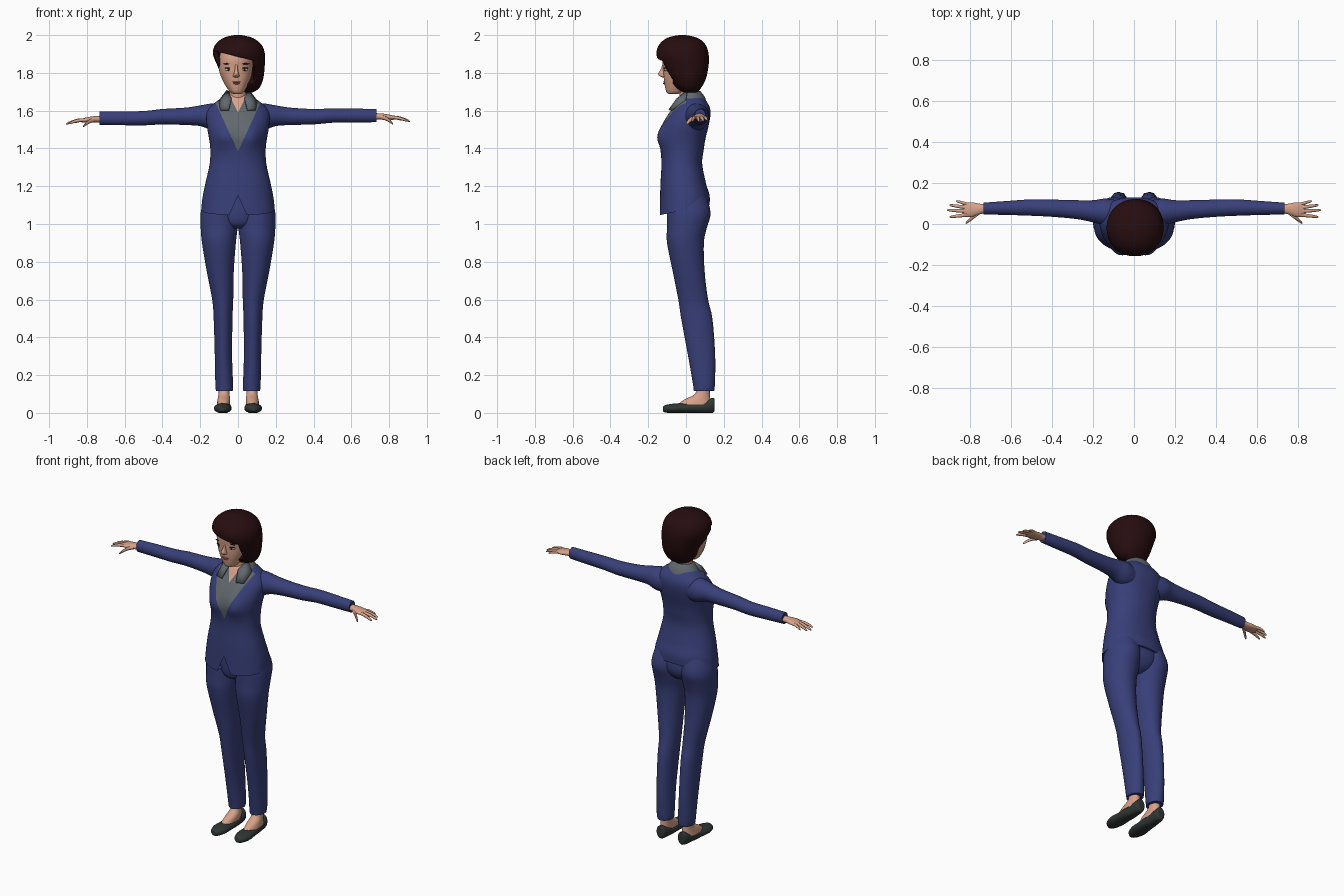
import bpy, bmesh, math
from mathutils import Vector

if "Cube" in bpy.data.objects:
    bpy.data.objects.remove(bpy.data.objects["Cube"], do_unlink=True)


def material(name, rgb):
    m = bpy.data.materials.new(name)
    m.use_nodes = True
    m.diffuse_color = (*rgb, 1)
    bsdf = m.node_tree.nodes["Principled BSDF"]
    bsdf.inputs["Base Color"].default_value = (*rgb, 1)
    bsdf.inputs["Roughness"].default_value = 0.8
    return m


NAVY = material("navy cloth", (0.04, 0.05, 0.19))
GREY = material("grey shirt", (0.12, 0.14, 0.155))
SKIN = material("skin", (0.68, 0.36, 0.25))
HAIR = material("dark brown hair", (0.02, 0.004, 0.005))
SHOE = material("charcoal shoe", (0.03, 0.038, 0.036))
LIPS = material("lips", (0.42, 0.15, 0.12))
WHITE = material("eye white", (0.6, 0.58, 0.55))
DARK = material("eye dark", (0.02, 0.012, 0.01))


def spline(rows, steps):
    """Smooth interpolation of every ring parameter."""
    out = []
    for i in range(len(rows) - 1):
        quad = [rows[max(i - 1, 0)], rows[i], rows[i + 1], rows[min(i + 2, len(rows) - 1)]]
        for k in range(steps):
            t = k / steps
            out.append([b + 0.5 * t * (c - a + t * (2*a - 5*b + 4*c - d + t * (3*(b - c) + d - a)))
                        for a, b, c, d in zip(*quad)])
    return out + [list(rows[-1])]


def loft(rows, axis="z", n=32, steps=4, power=1.0):
    """Closed bmesh through oval rings: position on axis, two centres, two radii."""
    bm = bmesh.new()
    rings = []
    for t, ca, cb, ra, rb in spline(rows, steps):
        ring = []
        for k in range(n):
            ang = 2 * math.pi * (k + 0.5) / n
            c, s = math.cos(ang), math.sin(ang)
            a = ca + ra * math.copysign(abs(c) ** power, c)
            b = cb + rb * math.copysign(abs(s) ** power, s)
            co = {"z": (a, b, t), "x": (t, a, b), "y": (a, t, max(b, 0))}[axis]
            ring.append(bm.verts.new(co))
        rings.append(ring)
    for lo, hi in zip(rings, rings[1:]):
        for k in range(n):
            j = (k + 1) % n
            bm.faces.new((lo[k], lo[j], hi[j], hi[k]))
    bm.faces.new(rings[0])
    bm.faces.new(rings[-1])
    bmesh.ops.recalc_face_normals(bm, faces=bm.faces)
    return bm


def finish(name, bm, *mats):
    me = bpy.data.meshes.new(name)
    bm.to_mesh(me)
    bm.free()
    for m in mats:
        me.materials.append(m)
    ob = bpy.data.objects.new(name, me)
    bpy.context.collection.objects.link(ob)
    return ob


def front_back(rows):
    """(z, centre x, half width, front y, back y) to oval rings."""
    return [(z, cx, (f + b) / 2, hx, (b - f) / 2) for z, cx, hx, f, b in rows]


def cut(bm, co, no):
    bmesh.ops.bisect_plane(bm, geom=bm.verts[:] + bm.edges[:] + bm.faces[:],
                           plane_co=co, plane_no=no, dist=1e-5)


def remove(bm, rule):
    doomed = [f for f in bm.faces if rule(f.calc_center_median())]
    bmesh.ops.delete(bm, geom=doomed, context="FACES")


def ball(name, loc, size, mat):
    bm = bmesh.new()
    bmesh.ops.create_uvsphere(bm, u_segments=16, v_segments=10, radius=1)
    for v in bm.verts:
        v.co = Vector(loc) + v.co * Vector(size)
    return finish(name, bm, mat)


# Jacket with shirt opening, neckline and hem notch
bm = loft(front_back([
    (1.075, 0, .195, -.14, .125), (1.14, 0, .188, -.138, .125), (1.22, 0, .172, -.135, .105),
    (1.32, 0, .15, -.13, .086), (1.40, 0, .147, -.135, .095), (1.46, 0, .155, -.14, .105),
    (1.52, 0, .165, -.128, .12), (1.58, 0, .168, -.095, .13), (1.62, 0, .148, -.065, .125),
    (1.655, 0, .105, -.045, .105), (1.685, 0, .06, -.02, .085)]), n=48, power=.9)
for v in bm.verts:
    x, y, z = v.co
    if y < 0:
        v.co.y -= .022 * math.exp(-((abs(x) - .075) / .045) ** 2 - ((z - 1.46) / .06) ** 2)
    v.co.z += max(0, 1.2 - z) * y * 1.6
openings = ((1.385, 2.15), (1.59, 2.0), (1.15, -2.2))
for base, slope in openings:
    for s in (-1, 1):
        cut(bm, (0, 0, base), (s * slope, 0, -1))
cut(bm, (0, 0, 0), (0, 1, 0))
remove(bm, lambda c: c.y < 0 and c.z < 1.15 - 2.2 * abs(c.x))
for f in bm.faces:
    c = f.calc_center_median()
    if c.y < 0:
        f.material_index = sum(c.z > b + k * abs(c.x) for b, k in openings[:2])
finish("jacket", bm, NAVY, GREY, SKIN)

# Hips filling the trousers between the legs
finish("trouser_hips", loft([
    (.975, 0, .0, .05, .05), (1.0, 0, .005, .1, .09), (1.06, 0, .012, .17, .108),
    (1.15, 0, .005, .165, .1)]), NAVY)

for side, s in (("left", 1), ("right", -1)):
    # Trouser leg
    legs = [(1.15, .09, .005, .088, .1), (1.06, .1, .015, .098, .116), (.98, .1, .005, .098, .106),
            (.9, .101, -.003, .09, .098), (.75, .094, .014, .072, .085), (.6, .081, .038, .056, .079),
            (.5, .079, .057, .05, .083), (.3, .077, .083, .046, .072), (.15, .073, .095, .047, .058),
            (.115, .072, .095, .044, .054)]
    finish(side + "_trouser_leg", loft([(z, s * x, *r) for z, x, *r in legs]), NAVY)

    # Foot and flat shoe
    foot = [(.14, .074, .092, .031, .034), (.1, .074, .087, .03, .04), (.07, .075, .06, .034, .07),
            (.045, .077, .045, .036, .09)]
    finish(side + "_foot", loft([(z, s * x, *r) for z, x, *r in foot], n=20), SKIN)
    shoe = [(.152, .073, .045, .012, .02), (.143, .073, .04, .029, .04), (.08, .075, .03, .037, .034),
            (0, .078, .026, .044, .028), (-.06, .081, .024, .047, .026), (-.105, .081, .022, .032, .021),
            (-.123, .08, .02, .012, .012)]
    finish(side + "_shoe", loft([(y, s * x, *r) for y, x, *r in shoe], "y", n=20), SHOE)

    # Sleeve
    wrist = 1.574 if s > 0 else 1.56
    sleeve = [(.08, .055, 1.565, .06, .07), (.14, .058, 1.568, .066, .07), (.2, .062, 1.573, .054, .055),
              (.28, .07, 1.57, .046, .046), (.4, .077, 1.568, .042, .041), (.5, .08, wrist, .04, .038),
              (.62, .078, wrist, .034, .037), (.733, .075, wrist, .029, .035)]
    finish(side + "_sleeve", loft([(s * x, *r) for x, *r in sleeve], "x"), NAVY)

    # Hand: palm, four fanned fingers, thumb
    h = wrist - .005
    palm = [(.7, .075, h, .02, .018), (.75, .073, h, .026, .017), (.79, .07, h - .003, .036, .015),
            (.825, .07, h - .007, .034, .01), (.835, .07, h - .008, .025, .005)]
    finish(side + "_palm", loft([(s * x, *r) for x, *r in palm], "x", n=20), SKIN)
    digits = (("little", .81, .097, .867, .112, .015, .008), ("ring", .815, .08, .898, .092, .02, .009),
              ("middle", .815, .062, .91, .068, .022, .009), ("index", .81, .045, .897, .034, .02, .009),
              ("thumb", .755, .055, .82, .004, .035, .011))
    for name, x0, y0, x1, y1, drop, r in digits:
        rows = []
        for t, k in ((0, 1), (.35, 1), (.7, .85), (.93, .6), (1, .2)):
            rows.append((s * (x0 + (x1 - x0) * t), y0 + (y1 - y0) * t, h - .004 - drop * t * t, r * k, r * k))
        finish(side + "_" + name + "_finger", loft(rows, "x", n=10, steps=2), SKIN)

    # Shirt collar wing
    bm = bmesh.new()
    pts = [(.058, .01, 1.712), (.102, -.005, 1.655), (.095, -.078, 1.605), (.05, -.093, 1.605),
           (.034, -.05, 1.665)]
    vs = [bm.verts.new((s * x, y, z)) for x, y, z in pts]
    mid = bm.verts.new((s * .075, -.052, 1.66))
    for a, b in zip(vs, vs[1:] + vs[:1]):
        bm.faces.new((a, b, mid))
    bmesh.ops.recalc_face_normals(bm, faces=bm.faces)
    wing = finish(side + "_collar_wing", bm, GREY)
    wing.modifiers.new("thickness", "SOLIDIFY").thickness = .008

    # Eye, lash line and brow
    ex = s * .042 - .008
    ball(side + "_eye", (ex, -.104, 1.818), (.019, .012, .008), WHITE)
    ball(side + "_iris", (ex, -.113, 1.818), (.007, .004, .007), DARK)
    ball(side + "_lashes", (ex, -.108, 1.826), (.021, .01, .0035), DARK)
    ball(side + "_brow", (ex + s * .003, -.111, 1.848), (.023, .008, .0035), HAIR)

# Collar stand around the back of the neck
bm = loft(front_back([(1.64, 0, .105, -.06, .112), (1.675, 0, .085, -.045, .098),
                      (1.705, 0, .062, -.03, .075)]))
cut(bm, (0, 0, 0), (0, 1, 0))
remove(bm, lambda c: c.y < 0 or abs(c.z - 1.672) > .031)
collar = finish("shirt_collar", bm, GREY)
collar.modifiers.new("thickness", "SOLIDIFY").thickness = .008

# Neck and head
finish("neck", loft([(1.58, 0, .01, .05, .05), (1.64, 0, .015, .048, .05), (1.68, 0, .012, .045, .046),
                     (1.76, 0, .01, .046, .048)]), SKIN)
finish("head", loft(front_back([
    (1.688, -.004, .02, -.09, -.05), (1.698, -.005, .036, -.104, -.01), (1.735, -.008, .06, -.113, .03),
    (1.78, -.01, .08, -.119, .06), (1.825, -.012, .09, -.122, .08), (1.88, -.01, .09, -.125, .085),
    (1.94, -.005, .075, -.1, .07), (1.975, 0, .03, -.05, .03)]), power=.92), SKIN)
finish("nose", loft([(1.776, -.009, -.118, .009, .008), (1.783, -.009, -.12, .017, .019),
                     (1.795, -.009, -.122, .014, .026), (1.82, -.009, -.118, .008, .016),
                     (1.85, -.009, -.115, .006, .008)], n=16), SKIN)
ball("upper_lip", (-.008, -.112, 1.752), (.022, .009, .004), LIPS)
ball("lower_lip", (-.008, -.111, 1.744), (.018, .01, .005), LIPS)

# Bobbed hair with a slanted fringe and an open face
bm = loft(front_back([
    (1.695, .025, .05, -.01, .06), (1.72, .028, .085, -.05, .08), (1.77, .026, .108, -.09, .106),
    (1.84, .016, .126, -.135, .12), (1.90, .005, .138, -.157, .12), (1.95, .002, .122, -.142, .103),
    (1.985, 0, .078, -.1, .062), (2.0, 0, .02, -.04, .0)]), n=48, power=.95)
for co, no in (((0, -.068, 0), (0, 1, 0)), ((.088, 0, 0), (1, 0, 0)), ((0, 0, 1.885), (.25, 0, 1))):
    cut(bm, co, no)
remove(bm, lambda c: c.y < -.068 and c.x < .088 and c.z < 1.885 - .25 * c.x)
hair = finish("hair", bm, HAIR)
shell = hair.modifiers.new("thickness", "SOLIDIFY")
shell.thickness, shell.offset = .02, -1

# Smooth shading with sharp hems and cuffs
bpy.ops.object.select_all(action="DESELECT")
for ob in bpy.context.collection.objects:
    if ob.type == "MESH":
        ob.select_set(True)
        bpy.context.view_layer.objects.active = ob
bpy.ops.object.shade_smooth_by_angle(angle=math.radians(45))
